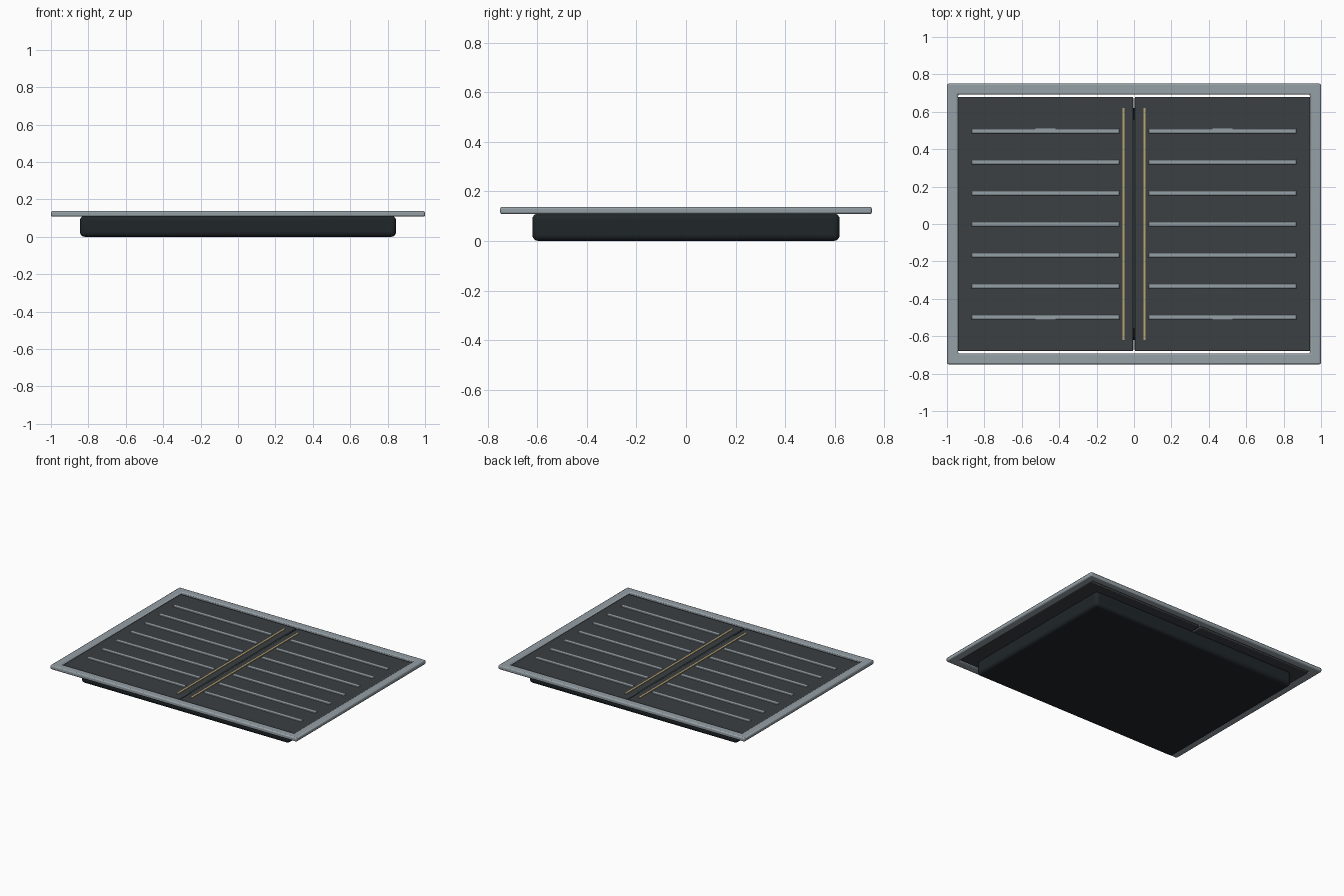
import bpy, bmesh, math

if "Cube" in bpy.data.objects:
    bpy.data.objects.remove(bpy.data.objects["Cube"])


def material(name, rgb):
    m = bpy.data.materials.new(name)
    m.diffuse_color = (*rgb, 1)
    m.use_nodes = True
    m.node_tree.nodes["Principled BSDF"].inputs["Base Color"].default_value = m.diffuse_color
    return m


FRAME = material("brushed_metal", (0.30, 0.35, 0.38))
PANEL = material("dark_panel", (0.043, 0.050, 0.055))
BASE = material("black_base", (0.014, 0.019, 0.022))
BRASS = material("brass", (0.50, 0.38, 0.17))


def finish(ob, mat, bevel, segments):
    ob.data.materials.append(mat)
    if bevel:
        mod = ob.modifiers.new("bevel", 'BEVEL')
        mod.width, mod.segments = bevel, segments
        mod.limit_method = 'ANGLE'
    bpy.ops.object.select_all(action='DESELECT')
    ob.select_set(True)
    bpy.context.view_layer.objects.active = ob
    bpy.ops.object.shade_smooth_by_angle(angle=math.radians(35))
    return ob


def box(name, x, y, z, mat, bevel=0, segments=2):
    """Box from (min, max) ranges."""
    bm = bmesh.new()
    bmesh.ops.create_cube(bm, size=1)
    for v in bm.verts:
        v.co = [(r[0] + r[1]) / 2 + c * (r[1] - r[0]) for c, r in zip(v.co, (x, y, z))]
    me = bpy.data.meshes.new(name)
    bm.to_mesh(me)
    bm.free()
    ob = bpy.data.objects.new(name, me)
    bpy.context.collection.objects.link(ob)
    return finish(ob, mat, bevel, segments)


# Rectangular rim around the top
bm = bmesh.new()
signs = [(-1, -1), (1, -1), (1, 1), (-1, 1)]
loops = [[bm.verts.new((sx * hx, sy * hy, z)) for sx, sy in signs]
         for hx, hy, z in ((1, 0.75, 0.108), (1, 0.75, 0.138),
                           (0.94, 0.693, 0.138), (0.94, 0.693, 0.108))]
for a in range(4):
    lo, hi = loops[a], loops[(a + 1) % 4]
    for i in range(4):
        j = (i + 1) % 4
        bm.faces.new((lo[i], lo[j], hi[j], hi[i]))
bmesh.ops.recalc_face_normals(bm, faces=bm.faces)
me = bpy.data.meshes.new("outer_rim")
bm.to_mesh(me)
bm.free()
rim = bpy.data.objects.new("outer_rim", me)
bpy.context.collection.objects.link(rim)
finish(rim, FRAME, 0.008, 2)

# Recessed body underneath
box("lower_body", (-0.845, 0.845), (-0.62, 0.62), (0, 0.112), BASE, 0.025, 4)

for side, s in (("left", -1), ("right", 1)):
    def span(a, b):
        return tuple(sorted((s * a, s * b)))

    # Lid leaf, brass strip beside the hinge, and the row of slats
    box(f"{side}_leaf", span(0.004, 0.942), (-0.68, 0.68), (0.11, 0.13), PANEL, 0.006)
    box(f"{side}_brass_strip", span(0.05, 0.062), (-0.62, 0.62), (0.128, 0.134), BRASS)
    for i in range(7):
        y = (i - 3) * 0.166
        box(f"{side}_slat_{i + 1}", span(0.078, 0.868), (y - 0.013, y + 0.013),
            (0.128, 0.134), FRAME, 0.002, 1)

# Hinge rod in the gap between the leaves
bpy.ops.mesh.primitive_cylinder_add(vertices=24, radius=0.012, depth=1.12,
                                    location=(0, 0, 0.117), rotation=(math.pi / 2, 0, 0))
rod = bpy.context.object
rod.name = "hinge_rod"
finish(rod, PANEL, 0, 1)
